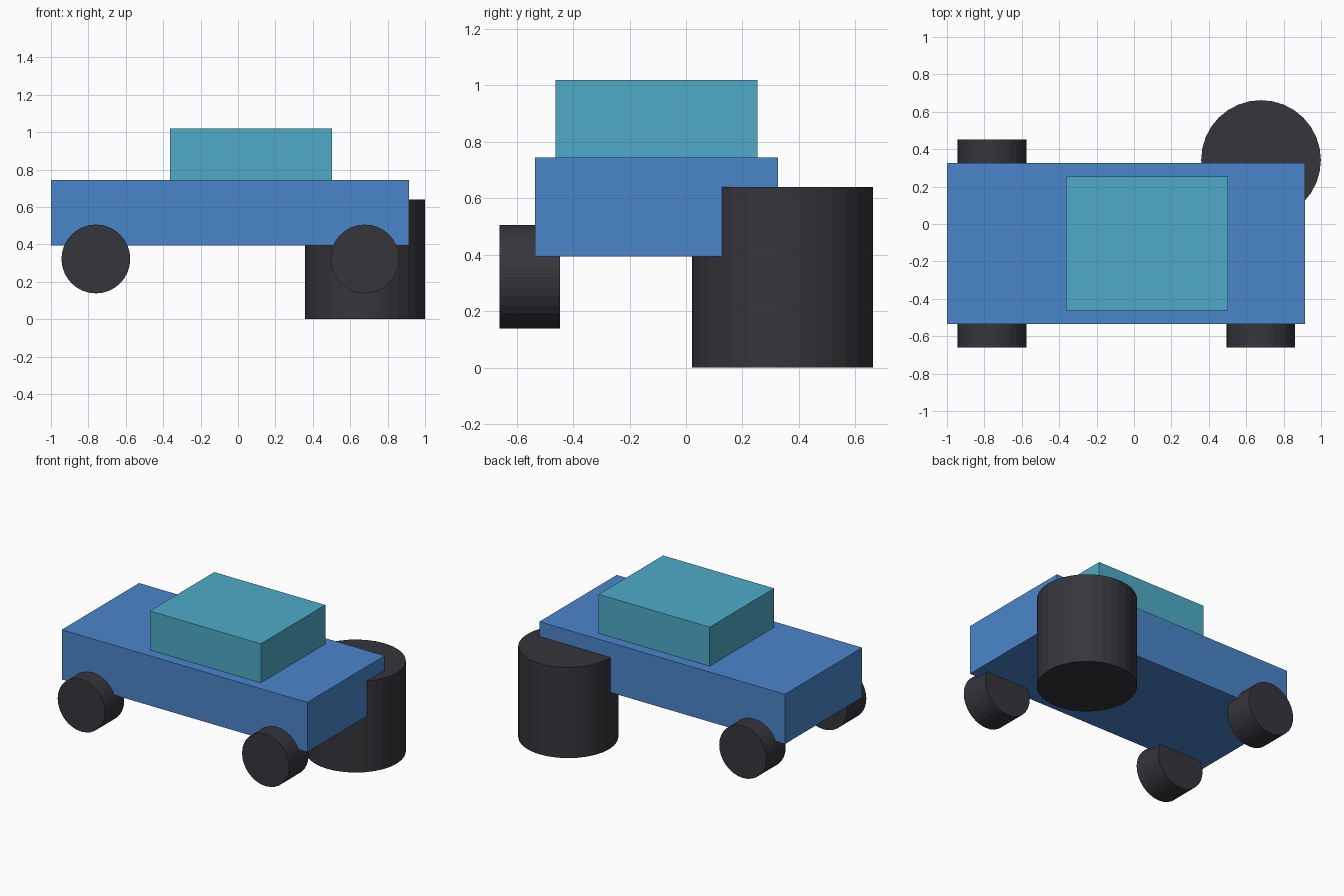
import bpy
import math

if "Cube" in bpy.data.objects:
    bpy.data.objects.remove(bpy.data.objects["Cube"])


def material(name, color):
    m = bpy.data.materials.new(name)
    m.diffuse_color = (*color, 1.0)
    m.use_nodes = True
    m.node_tree.nodes["Principled BSDF"].inputs["Base Color"].default_value = m.diffuse_color
    return m


BLUE = material("body_blue", (0.070, 0.240, 0.600))
TEAL = material("cabin_teal", (0.077, 0.410, 0.578))
DARK = material("rubber_dark", (0.037, 0.036, 0.044))


def box(name, low, high, mat):
    """Axis-aligned box between two corners."""
    centre = [(a + b) / 2 for a, b in zip(low, high)]
    bpy.ops.mesh.primitive_cube_add(size=1, location=centre)
    o = bpy.context.object
    o.name = name
    o.scale = [b - a for a, b in zip(low, high)]
    o.data.materials.append(mat)
    bpy.ops.object.transform_apply(location=False, rotation=False, scale=True)
    return o


def drum(name, centre, radius, depth, mat, tilt=0.0):
    """Flat-shaded cylinder, tilted about x."""
    bpy.ops.mesh.primitive_cylinder_add(vertices=32, radius=radius, depth=depth,
                                        location=centre, rotation=(tilt, 0, 0))
    o = bpy.context.object
    o.name = name
    o.data.materials.append(mat)
    return o


# Body and cabin
box("body", (-1.0, -0.535, 0.393), (0.915, 0.326, 0.744), BLUE)
box("cabin", (-0.363, -0.463, 0.744), (0.503, 0.254, 1.019), TEAL)

# Three regular wheels, axles along y
MID_Y, TRACK = -0.104, 0.449
WHEELS = {"front_left_wheel": (-0.76, -1),
          "front_right_wheel": (0.678, -1),
          "back_left_wheel": (-0.76, 1)}
for name, (x, side) in WHEELS.items():
    drum(name, (x, MID_Y + side * TRACK, 0.322), 0.184, 0.215, DARK, math.pi / 2)

# Oversized wheel standing upright at the back right corner
drum("back_right_big_wheel", (0.679, 0.342, 0.32), 0.32, 0.64, DARK)
